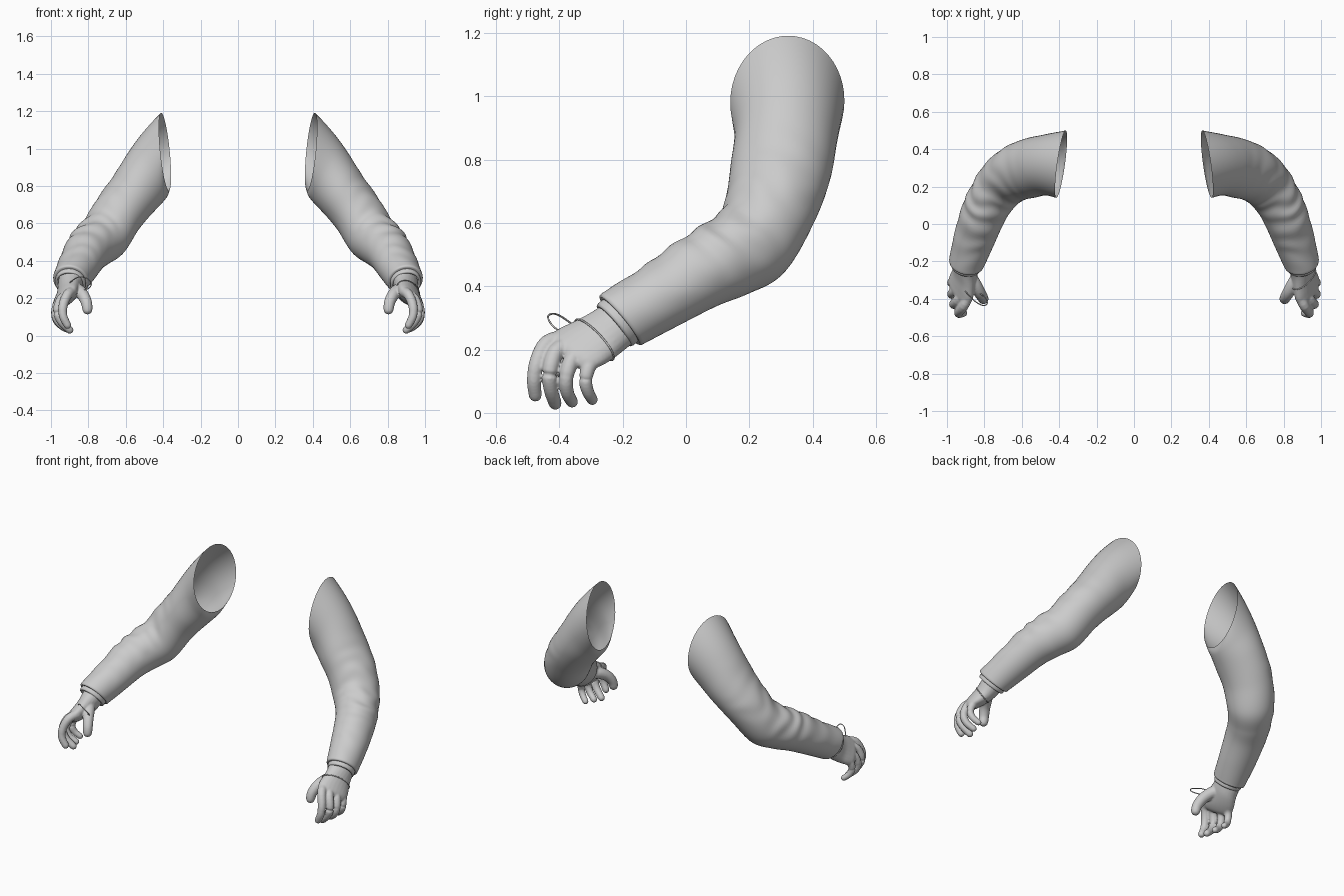
import bpy, bmesh, math
from mathutils import Vector, noise

cube = bpy.data.objects.get("Cube")
if cube:
    bpy.data.objects.remove(cube, do_unlink=True)

grey = bpy.data.materials.new("plain grey")
grey.use_nodes = True
grey.diffuse_color = (0.6, 0.6, 0.6, 1)
grey.node_tree.nodes["Principled BSDF"].inputs["Base Color"].default_value = (0.6, 0.6, 0.6, 1)


def spline(keys, steps, closed=False):
    """Smooth curve through tuples of any length."""
    keys = [Vector(k) for k in keys]
    n = len(keys)
    at = lambda i: keys[i % n] if closed else keys[max(0, min(n - 1, i))]
    out = []
    for i in range(n if closed else n - 1):
        a, b, c, d = at(i - 1), at(i), at(i + 1), at(i + 2)
        for s in range(steps):
            t = s / steps
            out.append(0.5 * (2 * b + (c - a) * t + (2 * a - 5 * b + 4 * c - d) * t ** 2
                              + (3 * b - a - 3 * c + d) * t ** 3))
    return out if closed else out + [keys[-1]]


def loft(bm, rings, sides, caps=True, loop=False, bump=None):
    """Skin elliptical rings given as (centre, half axis, half axis)."""
    rows = []
    for i, (c, u, v) in enumerate(rings):
        row = []
        for k in range(sides):
            a = math.tau * k / sides
            off = u * math.cos(a) + v * math.sin(a)
            p = c + off
            if bump:
                p += off.normalized() * bump(i / (len(rings) - 1), a, p)
            row.append(bm.verts.new(p))
        rows.append(row)
    pairs = list(zip(rows, rows[1:])) + ([(rows[-1], rows[0])] if loop else [])
    for r, q in pairs:
        for k in range(sides):
            j = (k + 1) % sides
            bm.faces.new((r[k], r[j], q[j], q[k]))
    if caps and not loop:
        bm.faces.new(rows[0])
        bm.faces.new(rows[-1])


def frame(c, n, r_side, r_up):
    n = n.normalized()
    side = n.cross(Vector((0, 0, 1))).normalized()
    return c, side * r_side, side.cross(n) * r_up


def tube(bm, pts, radius, sides, closed=False):
    """Round tube; an open one tapers and gets a rounded tip."""
    rings, n = [], len(pts)
    for i, p in enumerate(pts):
        if closed:
            d, r = pts[(i + 1) % n] - pts[i - 1], radius
        else:
            d = pts[min(i + 1, n - 1)] - pts[max(i - 1, 0)]
            r = radius * (1 - 0.28 * i / (n - 1))
        rings.append(frame(p, d, r, r))
    if not closed:
        for s in (0.5, 0.8, 0.97):
            k = math.sqrt(1 - s * s)
            rings.append(frame(pts[-1] + d.normalized() * r * s, d, r * k, r * k))
    loft(bm, rings, sides, loop=closed)


def finish(name, bm, both=True):
    bmesh.ops.recalc_face_normals(bm, faces=bm.faces)
    me = bpy.data.meshes.new(name)
    bm.to_mesh(me)
    bm.free()
    me.materials.append(grey)
    me.shade_smooth()
    ob = bpy.data.objects.new(name, me)
    bpy.context.collection.objects.link(ob)
    if both:
        ob.modifiers.new("mirror", "MIRROR").use_mirror_merge = False
    return ob


# Sleeve: centre, facing, half width, half height from shoulder to hem
sleeve_keys = [
    (.39, .32, .983, 1, .14, -.1, .182, .209),
    (.472, .316, .877, .85, .0, -.45, .163, .172),
    (.55, .3, .77, .72, -.1, -.68, .16, .147),
    (.633, .271, .662, .68, -.3, -.67, .15, .139),
    (.707, .214, .545, .6, -.6, -.55, .138, .141),
    (.768, .13, .488, .5, -.72, -.48, .126, .131),
    (.812, .04, .442, .4, -.78, -.47, .12, .12),
    (.858, -.09, .362, .28, -.78, -.55, .109, .108),
    (.893, -.2, .298, .15, -.76, -.64, .096, .104),
]


def wrinkles(t, a, p):
    # Crumpled folds on the upper and outer side, strongest on the forearm
    facing = max(0, math.sin(a - 0.3)) ** 0.7
    zone = max(0, math.sin(math.pi * min(1, t * 1.02))) * (1.0 if t > .5 else 2 * t ** 2 + .5 * t)
    fold = math.sin(t * 62 + 1.6 * math.sin(a * 2) + 3 * noise.noise(p * 6))
    return facing * zone * (0.005 * fold + 0.006 * noise.noise(p * 10))


bm = bmesh.new()
rings = [frame(Vector(k[:3]), Vector(k[3:6]), k[6], k[7]) for k in spline(sleeve_keys, 9)]
end, axis = Vector(sleeve_keys[-1][:3]), Vector(sleeve_keys[-1][3:6]).normalized()
# hem turned in at the wrist
for d, s in ((.008, .099), (.012, .094), (.01, .08)):
    rings.append(frame(end + axis * d, axis, s * .95, s * 1.04))
loft(bm, rings, 48, caps=False, bump=wrinkles)
finish("sleeves", bm)

# Ribbed inner cuff
bm = bmesh.new()
rings = [frame(end + axis * d, axis, s * .95, s)
         for d, s in ((-.02, .084), (.01, .086), (.028, .087), (.036, .084), (.037, .074), (.01, .07))]
loft(bm, rings, 40, caps=False)
finish("inner_cuffs", bm)

# Hand: palm, fingers and thumb fused into one skin
palm_keys = [  # centre, half width vector, half thickness
    (.893, -.203, .292, -.035, -.044, .06, .068),
    (.901, -.246, .258, -.036, -.047, .058, .062),
    (.909, -.289, .231, -.044, -.06, .054, .053),
    (.922, -.333, .208, -.051, -.072, .051, .045),
    (.938, -.366, .189, -.048, -.07, .046, .035),
    (.948, -.382, .177, -.036, -.052, .035, .02),
]
palm = []
for k in spline(palm_keys, 4):
    w = Vector(k[3:6])
    t = Vector((.07, -.16, -.1)).cross(w).normalized()
    palm.append((Vector(k[:3]), w, t * k[6]))
fingers = [
    (.029, [(.885, -.385, .235), (.912, -.44, .218), (.935, -.47, .16), (.935, -.48, .105), (.912, -.476, .056)]),
    (.029, [(.915, -.365, .215), (.945, -.41, .193), (.965, -.43, .13), (.945, -.427, .075), (.9, -.413, .03)]),
    (.027, [(.94, -.335, .195), (.966, -.362, .165), (.976, -.378, .11), (.955, -.375, .065), (.917, -.36, .035)]),
    (.025, [(.95, -.285, .175), (.973, -.307, .145), (.977, -.317, .102), (.962, -.31, .068), (.933, -.296, .042)]),
    (.038, [(.89, -.265, .25), (.855, -.315, .242), (.828, -.362, .215), (.81, -.392, .175), (.805, -.402, .14)]),
]
bm = bmesh.new()
loft(bm, palm, 24)
for radius, path in fingers:
    tube(bm, spline(path, 4), radius, 14)
hands = finish("hands", bm, both=False)
remesh = hands.modifiers.new("fuse", "REMESH")
remesh.mode = "VOXEL"
remesh.voxel_size = 0.005
remesh.use_smooth_shade = True
soft = hands.modifiers.new("soften", "SMOOTH")
soft.factor, soft.iterations = 0.5, 5
hands.modifiers.new("mirror", "MIRROR").use_mirror_merge = False

# Thin cord drawn tight around the left palm
bm = bmesh.new()
c, u, v = palm[8]
cord = [c + u * math.cos(a) * 1.02 + v * math.sin(a) * 1.04
        for a in (math.tau * k / 40 for k in range(40))]
tube(bm, cord, .003, 6, closed=True)
finish("left_hand_cord", bm, both=False)

# Loose cord loop standing off the right hand
bm = bmesh.new()
loop = [(-.905, -.35, .27), (-.86, -.405, .31), (-.81, -.435, .307),
        (-.785, -.425, .28), (-.80, -.39, .252), (-.86, -.35, .24)]
tube(bm, spline(loop, 7, closed=True), .003, 6, closed=True)
finish("right_hand_cord_loop", bm, both=False)
